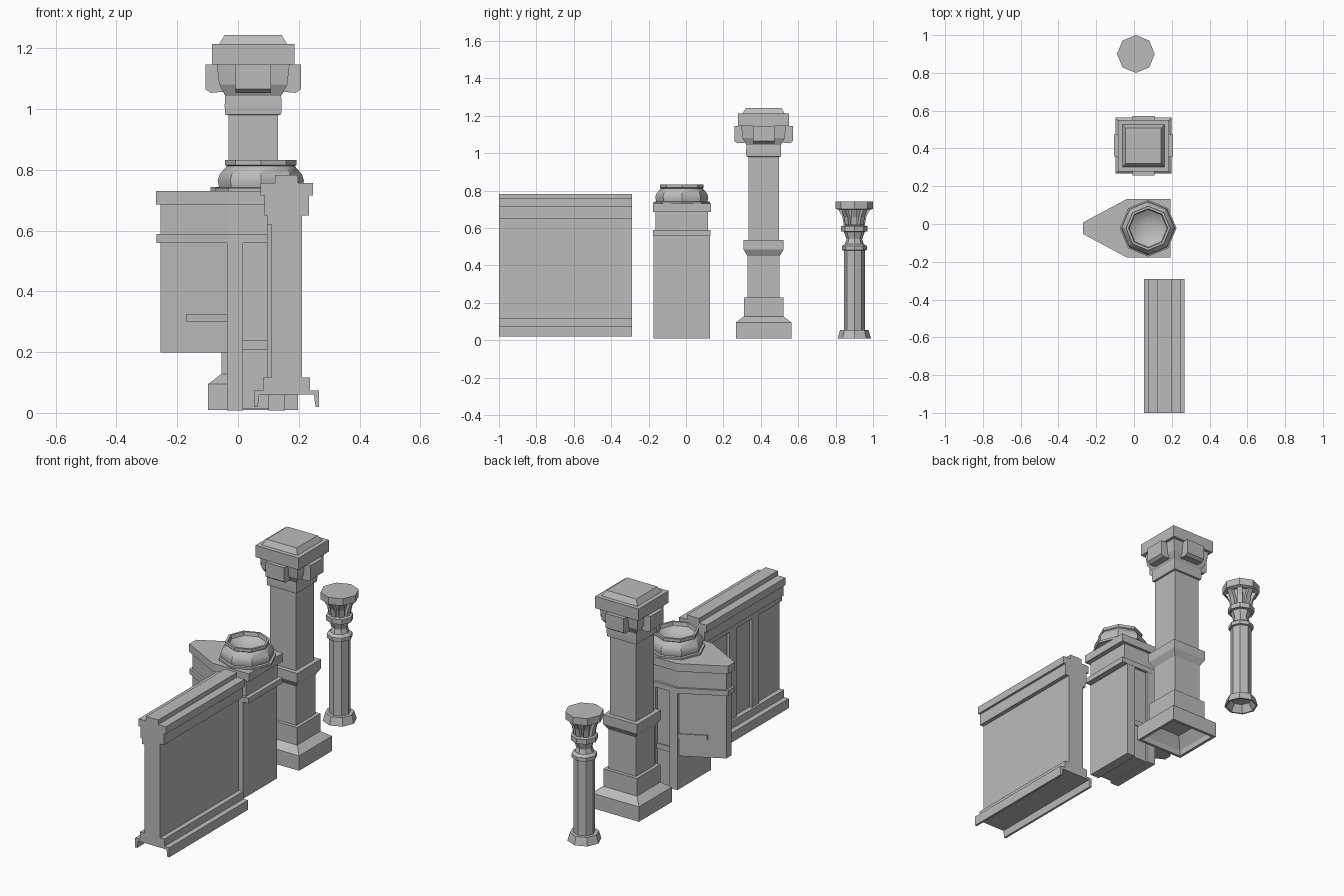
import bpy, bmesh, math
from mathutils import Vector

cube = bpy.data.objects.get("Cube")
if cube:
    bpy.data.objects.remove(cube, do_unlink=True)

stone = bpy.data.materials.new("grey_stone")
stone.use_nodes = True
GREY = (0.5, 0.5, 0.5, 1)
stone.diffuse_color = GREY
stone.node_tree.nodes["Principled BSDF"].inputs["Base Color"].default_value = GREY


def finish(name, bm, smooth=None):
    bmesh.ops.recalc_face_normals(bm, faces=bm.faces)
    mesh = bpy.data.meshes.new(name)
    bm.to_mesh(mesh)
    bm.free()
    mesh.materials.append(stone)
    ob = bpy.data.objects.new(name, mesh)
    bpy.context.collection.objects.link(ob)
    if smooth:
        bpy.ops.object.select_all(action='DESELECT')
        ob.select_set(True)
        bpy.context.view_layer.objects.active = ob
        bpy.ops.object.shade_smooth_by_angle(angle=math.radians(smooth))
    return ob


def loft(name, centre, profile, sides, turn=0.0, smooth=None):
    """Stack of regular rings (radius, z), capped at both ends."""
    bm = bmesh.new()
    rings = []
    for r, z in profile:
        rings.append([bm.verts.new((centre[0] + r * math.cos(turn + k * math.tau / sides),
                                    centre[1] + r * math.sin(turn + k * math.tau / sides), z))
                      for k in range(sides)])
    for a, b in zip(rings, rings[1:]):
        for k in range(sides):
            n = (k + 1) % sides
            bm.faces.new((a[k], a[n], b[n], b[k]))
    bm.faces.new(rings[0])
    bm.faces.new(rings[-1])
    return finish(name, bm, smooth)


def square(name, centre, profile, smooth=None):
    """Loft whose radii are given as half widths of a square."""
    return loft(name, centre, [(h * math.sqrt(2), z) for h, z in profile], 4, math.pi / 4, smooth)


def extrude(name, points, direction):
    bm = bmesh.new()
    face = bm.faces.new([bm.verts.new(p) for p in points])
    res = bmesh.ops.extrude_face_region(bm, geom=[face])
    moved = [g for g in res["geom"] if isinstance(g, bmesh.types.BMVert)]
    bmesh.ops.translate(bm, verts=moved, vec=Vector(direction))
    return finish(name, bm)


def slab(name, outline, z0, z1):
    return extrude(name, [(x, y, z0) for x, y in outline], (0, 0, z1 - z0))


def box(name, x0, x1, y0, y1, z0, z1):
    return slab(name, [(x0, y0), (x1, y0), (x1, y1), (x0, y1)], z0, z1)


# Wall: moulded section with a hollow underside, mirrored about its middle plane
WALL_X, Y0, Y1 = 0.16, -1.0, -0.29
half = [(0.09, 0.06), (0.095, 0.02), (0.107, 0.02), (0.107, 0.074), (0.077, 0.074),
        (0.077, 0.116), (0.05, 0.116), (0.05, 0.65), (0.073, 0.65), (0.073, 0.715),
        (0.086, 0.715), (0.086, 0.757), (0.038, 0.757), (0.038, 0.783)]
section = [(WALL_X + d, z) for d, z in half] + [(WALL_X - d, z) for d, z in reversed(half)]
extrude("wall", [(x, Y0, z) for x, z in section], (0, Y1 - Y0, 0))
for i, y in enumerate((-0.76, -0.56)):
    box(f"wall_strip_{i}", 0.095, 0.115, y - 0.032, y + 0.032, 0.116, 0.65)
box("wall_top_rail", 0.095, 0.115, Y0, Y1, 0.62, 0.65)

# Pedestal: rectangular core with a pointed wing towards -x
PY = -0.0225


def plan(grow):
    """Pointed outline grown by a margin."""
    return [(-0.255 - grow, PY - 0.023 - grow / 2), (-0.037, PY - 0.14 - grow),
            (0.165 + grow * 1.8, PY - 0.14 - grow), (0.165 + grow * 1.8, PY + 0.14 + grow),
            (-0.037, PY + 0.14 + grow), (-0.255 - grow, PY + 0.023 + grow / 2)]


slab("pedestal_cap", plan(0.015), 0.685, 0.73)
slab("pedestal_frieze", plan(0), 0.589, 0.685)
slab("pedestal_band", plan(0.013), 0.559, 0.589)
p = plan(0)
slab("pedestal_wing", [p[0], p[1], p[4], p[5]], 0.198, 0.559)
box("pedestal_core", -0.03, 0.15, PY - 0.138, PY + 0.138, 0.012, 0.559)
box("pedestal_inner_post", -0.036, 0.017, PY - 0.152, PY + 0.152, 0.008, 0.559)
box("pedestal_outer_post", 0.1, 0.155, PY - 0.152, PY + 0.152, 0.008, 0.559)
box("pedestal_panel_rail", 0.017, 0.1, PY - 0.145, PY + 0.145, 0.208, 0.238)
for s, side in ((-1, "front"), (1, "back")):
    slab(f"wing_rail_{side}", [(-0.17, PY + s * 0.068), (-0.037, PY + s * 0.139),
                               (-0.037, PY + s * 0.146), (-0.17, PY + s * 0.075)], 0.3, 0.326)

# Bowl on the pedestal, dished inside
loft("bowl", (0.075, PY), [(0.15, 0.728), (0.15, 0.74), (0.137, 0.742), (0.142, 0.765),
                           (0.135, 0.785), (0.118, 0.805), (0.112, 0.812), (0.117, 0.816),
                           (0.117, 0.832), (0.104, 0.832), (0.1, 0.812), (0.07, 0.79),
                           (0.03, 0.78)], 8, smooth=35)

# Square pillar
PC = (0.05, 0.415)
square("pillar_base", PC, [(0.09, 0.1), (0.13, 0.04), (0.132, 0.01), (0.148, 0.01), (0.148, 0.095),
                           (0.105, 0.128), (0.105, 0.228), (0.086, 0.228)])
square("pillar_shaft", PC, [(0.086, 0.2), (0.086, 0.45), (0.107, 0.485), (0.107, 0.537),
                            (0.082, 0.537), (0.082, 0.985)])
square("pillar_collar", PC, [(0.085, 0.98), (0.092, 0.982), (0.094, 1.01), (0.092, 1.043)], 30)
square("pillar_capital", PC, [(0.092, 1.043), (0.112, 1.08), (0.12, 1.15)])
for i in range(4):
    block = extrude(f"capital_block_{i}",
                    [(0.08, -0.058, 1.058), (0.14, -0.058, 1.053), (0.157, -0.058, 1.065),
                     (0.157, -0.058, 1.146), (0.08, -0.058, 1.146)], (0, 0.116, 0))
    block.location = (PC[0], PC[1], 0)
    block.rotation_euler.z = i * math.pi / 2
square("pillar_cap", PC, [(0.136, 1.146), (0.136, 1.213), (0.112, 1.213), (0.094, 1.243)])

# Slim octagonal column
CC = (0.01, 0.9)
loft("column_base", CC, [(0.055, 0.05), (0.08, 0.01), (0.089, 0.01), (0.076, 0.055),
                         (0.056, 0.055)], 8)
loft("column_shaft", CC, [(0.056, 0.05), (0.056, 0.48), (0.067, 0.482), (0.067, 0.503),
                          (0.05, 0.515), (0.042, 0.54), (0.056, 0.58), (0.071, 0.582),
                          (0.071, 0.61), (0.048, 0.615), (0.05, 0.65), (0.07, 0.705)], 8)
for i in range(8):
    rib = extrude(f"column_rib_{i}", [(0.035, -0.014, 0.615), (0.056, -0.014, 0.615),
                                      (0.064, -0.014, 0.66), (0.088, -0.014, 0.705),
                                      (0.035, -0.014, 0.705)], (0, 0.028, 0))
    rib.location = (CC[0], CC[1], 0)
    rib.rotation_euler.z = i * math.tau / 8
loft("column_cap", CC, [(0.088, 0.698), (0.1, 0.703), (0.1, 0.743)], 8)
